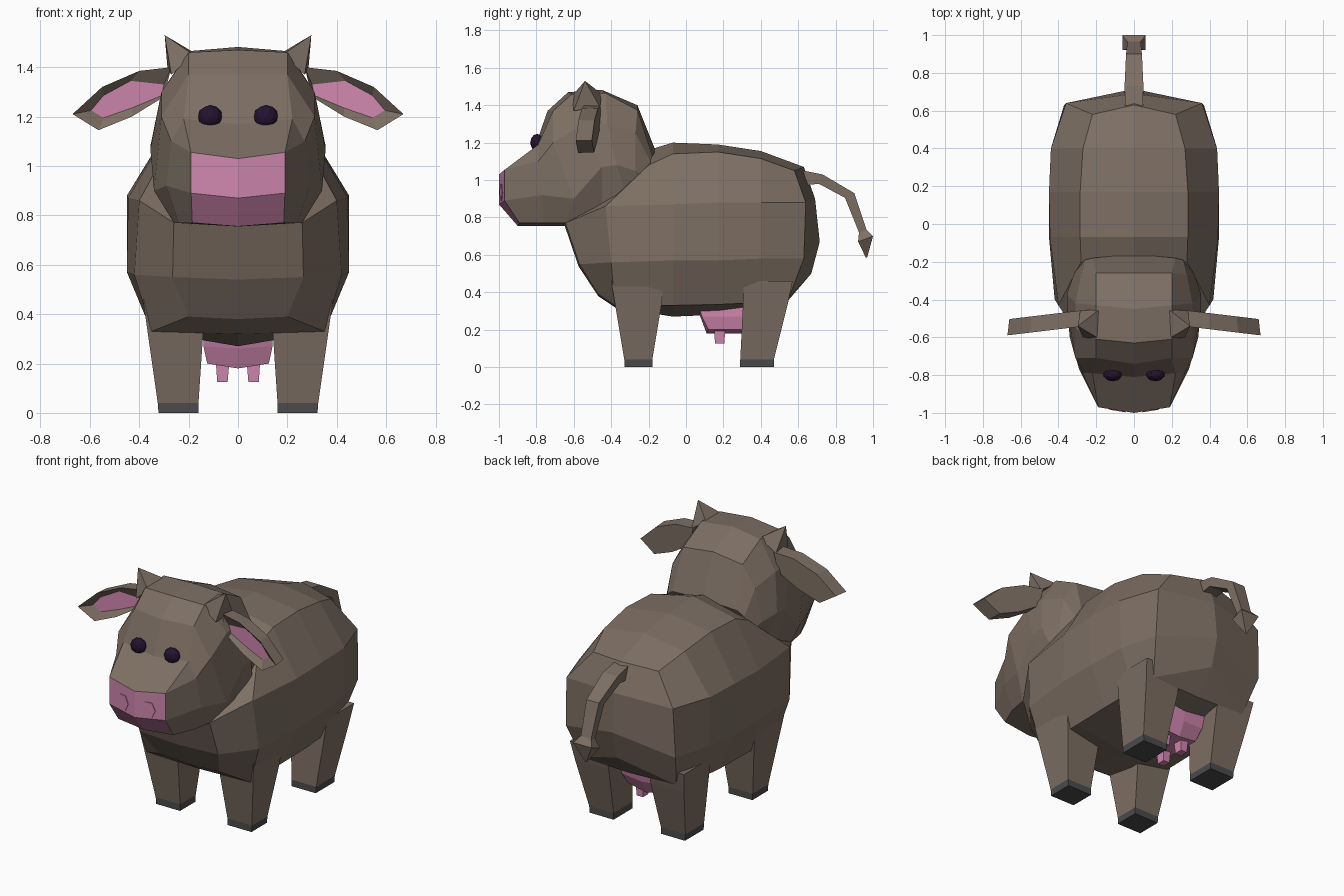
import bpy, bmesh, math
from mathutils import Vector

if "Cube" in bpy.data.objects:
    bpy.data.objects.remove(bpy.data.objects["Cube"])


def material(name, rgb):
    m = bpy.data.materials.new(name)
    m.diffuse_color = (*rgb, 1)
    m.use_nodes = True
    m.node_tree.nodes["Principled BSDF"].inputs["Base Color"].default_value = m.diffuse_color
    return m


BROWN = material("brown hide", (0.205, 0.158, 0.125))
PINK = material("pink skin", (0.63, 0.24, 0.43))
HOOF = material("grey hoof", (0.07, 0.07, 0.075))
EYE = material("dark purple eye", (0.018, 0.006, 0.03))


def build(name, faces, mats, mirror=True):
    """Faces are (points, material index); shared points are welded."""
    bm, verts = bmesh.new(), {}
    for s in ((1, -1) if mirror else (1,)):
        for pts, mi in faces:
            loop = []
            for x, y, z in pts:
                co = (round(x * s, 4) + 0.0, round(y, 4), round(z, 4))
                if co not in verts:
                    verts[co] = bm.verts.new(co)
                if verts[co] not in loop:
                    loop.append(verts[co])
            if len(loop) > 2 and not bm.faces.get(loop):
                bm.faces.new(loop).material_index = mi
    bmesh.ops.recalc_face_normals(bm, faces=bm.faces[:])
    me = bpy.data.meshes.new(name)
    bm.to_mesh(me)
    bm.free()
    for m in mats:
        me.materials.append(m)
    ob = bpy.data.objects.new(name, me)
    bpy.context.collection.objects.link(ob)
    return ob


def half_loft(rings, first_mid, last_mid, cap_mat=0):
    """Half-body skin through open rings, ends closed to the centre line."""
    faces = []
    for a, b in zip(rings, rings[1:]):
        for i in range(len(a) - 1):
            faces.append(((a[i], a[i + 1], b[i + 1], b[i]), 0))
    for ring, mid, mi in ((rings[0], first_mid, cap_mat), (rings[-1], last_mid, 0)):
        for i in range(len(ring) - 1):
            faces.append(((ring[i], ring[i + 1], mid[i + 1], mid[i]), mi))
    return faces


def tube(rings, mats=None):
    """Closed tube through closed rings; mats gives one index per section."""
    mats = mats or [0] * (len(rings) + 1)
    faces = [(rings[0], mats[0]), (rings[-1], mats[-1])]
    for k, (a, b) in enumerate(zip(rings, rings[1:])):
        n = len(a)
        for i in range(n):
            j = (i + 1) % n
            faces.append(((a[i], a[j], b[j], b[i]), mats[k + 1]))
    return faces


def rect(x0, x1, y0, y1, z):
    return [(x0, y0, z), (x1, y0, z), (x1, y1, z), (x0, y1, z)]


# Body: spine, back edge, upper side, lower side, belly edge, belly centre
def barrel(y, zs, xs):
    return [(x, y, z) for x, z in zip((0, *xs, 0), zs)]


body = [
    [(0, -.3, 1), (.2, -.3, 1), (.26, -.645, .77), (.265, -.57, .55), (.2, -.47, .39), (0, -.47, .38)],
    [(0, -.17, 1.17), (.28, -.2, 1.08), (.4, -.43, .86), (.42, -.4, .56), (.35, -.38, .33), (0, -.38, .32)],
    barrel(-.07, (1.2, 1.14, .87, .57, .33, .27), (.285, .445, .45, .35)),
    barrel(.17, (1.19, 1.15, .88, .57, .335, .28), (.285, .45, .45, .35)),
    barrel(.4, (1.155, 1.115, .88, .58, .345, .31), (.27, .44, .43, .34)),
    [(0, .63, 1.07), (.22, .58, 1.05), (.36, .64, .88), (.37, .63, .58), (.32, .55, .37), (0, .55, .36)],
]
chest = [body[0][0], body[0][0], (0, -.65, .76), (0, -.575, .54), body[0][5], body[0][5]]
rump = [body[-1][0], body[-1][0], (0, .69, .9), (0, .715, .67), (0, .67, .5), body[-1][5]]
build("body", half_loft(body, chest, rump), [BROWN])

# Head with pink muzzle cap
head = [
    [(0, -1, 1.03), (.19, -.97, 1.055), (.19, -.97, 1.055), (.19, -.97, .89), (.185, -.89, .77), (0, -.9, .755)],
    [(0, -.81, 1.17), (.22, -.79, 1.19), (.27, -.79, 1.1), (.29, -.77, .92), (.24, -.76, .77), (0, -.76, .755)],
    [(0, -.74, 1.37), (.2, -.71, 1.37), (.31, -.71, 1.2), (.34, -.6, .9), (.26, -.645, .77), (0, -.65, .755)],
    [(0, -.63, 1.47), (.2, -.61, 1.46), (.31, -.55, 1.3), (.355, -.45, 1.07), (.3, -.45, .85), (0, -.4, .8)],
    [(0, -.45, 1.482), (.2, -.43, 1.465), (.31, -.42, 1.3), (.355, -.37, 1.08), (.3, -.3, .85), (0, -.3, .85)],
    [(0, -.26, 1.4), (.2, -.26, 1.375), (.28, -.27, 1.25), (.32, -.27, 1.05), (.25, -.22, .85), (0, -.22, .85)],
    [(0, -.16, 1.15), (.22, -.18, 1.13), (.26, -.19, 1.1), (.28, -.2, 1.0), (.22, -.2, .85), (0, -.2, .85)],
]
tip, chin = head[0][0], head[0][5]
nose_mid = [tip, tip, tip, (0, -1, .87), chin, chin]
neck_mid = [(0, y, z) for x, y, z in head[-1]]
neck_mid[0] = neck_mid[1] = head[-1][0]
neck_mid[4] = head[-1][5]
build("head", half_loft(head, nose_mid, neck_mid, 1), [BROWN, PINK])

# Horns
base = [(.18, -.61, 1.45), (.27, -.6, 1.37), (.285, -.46, 1.39), (.18, -.45, 1.46)]
horn = [((*pair, (.297, -.54, 1.53)), 0) for pair in zip(base, base[1:] + base[:1])]
build("horns", horn + [(base, 0)], [BROWN])

# Ears: cupped shells with a sunken pink lining
rim = [(.27, 1.4), (.4, 1.385), (.55, 1.32), (.67, 1.21), (.565, 1.145), (.43, 1.2), (.3, 1.28)]
lining = [(.3, 1.33), (.435, 1.345), (.545, 1.285), (.595, 1.225), (.545, 1.195), (.43, 1.235), (.31, 1.285)]


def ear_ring(shape, y):
    return [(x, y - .12 * (x - .3), z) for x, z in shape]


ear_back = [(x * .97 + .01, z * .97 + .038) for x, z in rim]
build("ears", tube([ear_ring(ear_back, -.46), ear_ring(rim, -.545), ear_ring(lining, -.515)],
                   [0, 0, 0, 1]), [BROWN, PINK])

# Eyes
for side, label in ((1, "right"), (-1, "left")):
    bpy.ops.mesh.primitive_ico_sphere_add(subdivisions=2, radius=1, location=(side * .113, -.797, 1.2))
    eye = bpy.context.object
    eye.name = label + "_eye"
    eye.scale = (.05, .036, .047)
    eye.data.materials.append(EYE)

# Nostrils: thin hexagons lying on the muzzle
hexagon = [(.087 + .042 * math.cos(k * math.pi / 3), .935 + .052 * math.sin(k * math.pi / 3))
           for k in range(6)]
build("nostrils", tube([[(x, -1 + .158 * x + d, z) for x, z in hexagon] for d in (.003, -.004)]), [PINK])

# Legs with hooves
for name, foot, knee, top in (
        ("front_legs", (-.33, -.18), (-.38, -.13), (-.4, -.12)),
        ("back_legs", (.29, .47), (.305, .545), (.31, .57))):
    rings = [rect(.16, .322, *foot, 0), rect(.16, .325, *foot, .04),
             rect(.14, .368, *knee, .34), rect(.15, .385, *top, .46)]
    build(name, tube(rings, [1, 1, 0, 0, 0]), [BROWN, HOOF])

# Udder and teats
udder = [((0, .06, .32), (.14, .07, .32), (.14, .44, .34), (0, .44, .34)),
         ((0, .08, .26), (.14, .085, .27), (.14, .42, .27), (0, .43, .26)),
         ((0, .11, .18), (.125, .12, .2), (.125, .38, .2), (0, .39, .18))]
build("udder", [f for f in tube(udder) if any(p[0] for p in f[0])
                and not all(f[0][i][0] == 0 for i in (0, 1))], [PINK])
teats = []
for y in (.18, .33):
    teats += tube([rect(.035, .09, y - .03, y + .03, .21), rect(.042, .084, y - .025, y + .025, .125)])
build("teats", teats, [PINK])

# Tail: (upper y, upper z, lower y, lower z, half width), ending in a pointed tuft
tail = []
for yu, zu, yl, zl, w in ((.58, 1.06, .62, .97, .045), (.73, 1.03, .71, .98, .05),
                          (.9, .93, .85, .905, .042), (.965, .735, .925, .72, .035),
                          (1.0, .70, .92, .67, .062), (.968, .585, .962, .585, .004)):
    tail.append([(-w, yu, zu), (w, yu, zu), (w, yl, zl), (-w, yl, zl)])
build("tail", tube(tail), [BROWN], mirror=False)
